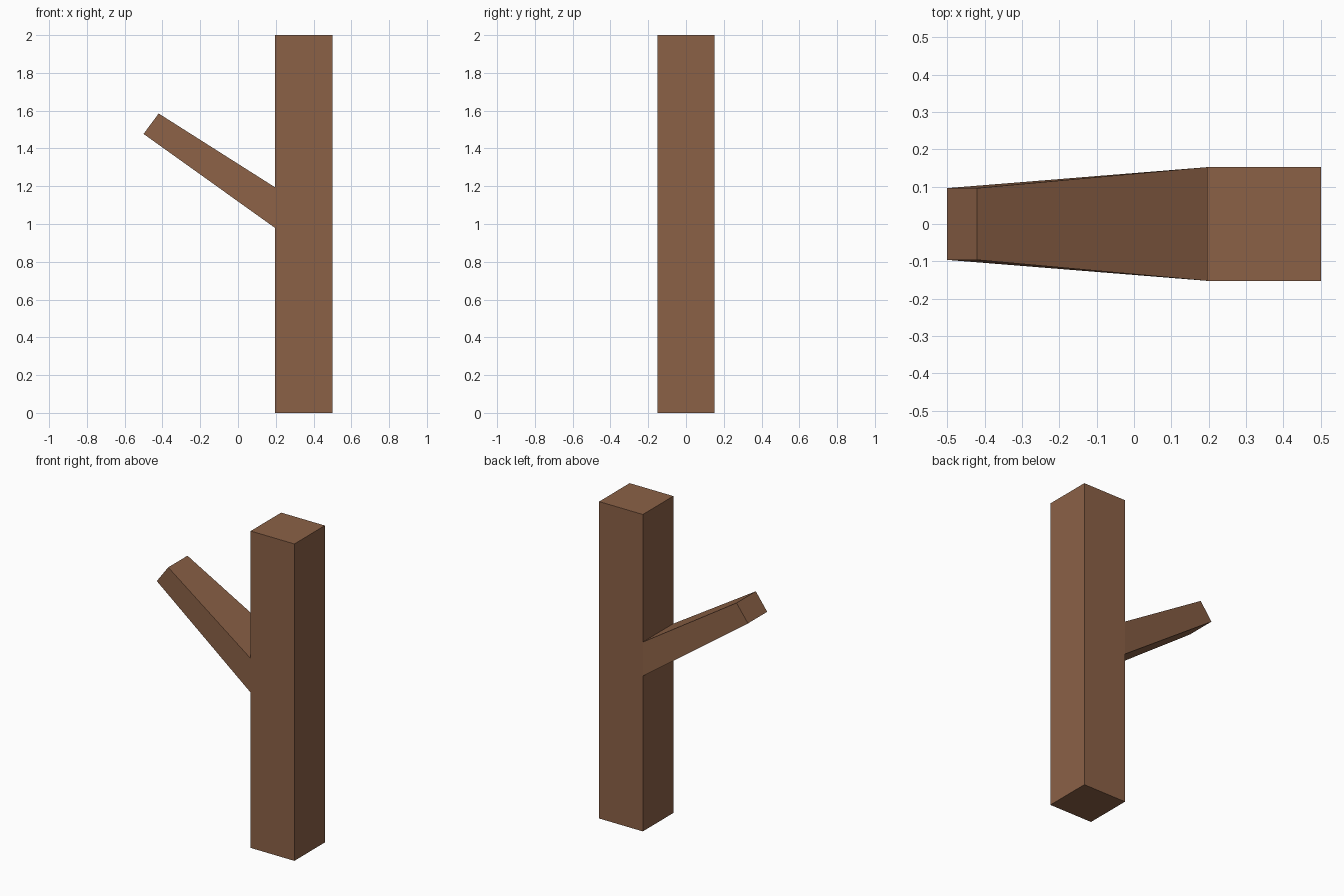
import bpy, bmesh

if "Cube" in bpy.data.objects:
    bpy.data.objects.remove(bpy.data.objects["Cube"])

X0, X1, Y = 0.195, 0.5, 0.152
bm = bmesh.new()

# Trunk: square base extruded upward, with a section reserved for the branch
base = [bm.verts.new(p) for p in ((X0, -Y, 0), (X1, -Y, 0), (X1, Y, 0), (X0, Y, 0))]
face = bm.faces.new(base)
for z in (0.98, 1.195, 2.0):
    geom = bmesh.ops.extrude_face_region(bm, geom=[face], use_keep_orig=(z == 0.98))["geom"]
    new_face = next(g for g in geom if isinstance(g, bmesh.types.BMFace))
    for v in new_face.verts:
        v.co.z = z
    if z != 0.98 and face.is_valid:
        bm.faces.remove(face)
    face = new_face

# Branch: extrude the left face of the middle section and taper it to the tip
bm.normal_update()
root = next(f for f in bm.faces
            if all(abs(v.co.x - X0) < 1e-4 and 0.9 < v.co.z < 1.3 for v in f.verts))
geom = bmesh.ops.extrude_face_region(bm, geom=[root])["geom"]
if root.is_valid:
    bm.faces.remove(root)
for v in (g for g in geom if isinstance(g, bmesh.types.BMVert)):
    side = 0.096 if v.co.y > 0 else -0.096
    v.co = (-0.42, side, 1.585) if v.co.z > 1.1 else (-0.5, side, 1.477)

bmesh.ops.recalc_face_normals(bm, faces=bm.faces)
mesh = bpy.data.meshes.new("trunk_with_branch")
bm.to_mesh(mesh)
bm.free()

# Bark colour
bark = bpy.data.materials.new("bark")
bark.diffuse_color = (0.26, 0.12, 0.062, 1)
bark.use_nodes = True
bark.node_tree.nodes["Principled BSDF"].inputs["Base Color"].default_value = bark.diffuse_color
mesh.materials.append(bark)
bpy.context.collection.objects.link(bpy.data.objects.new("trunk_with_branch", mesh))
